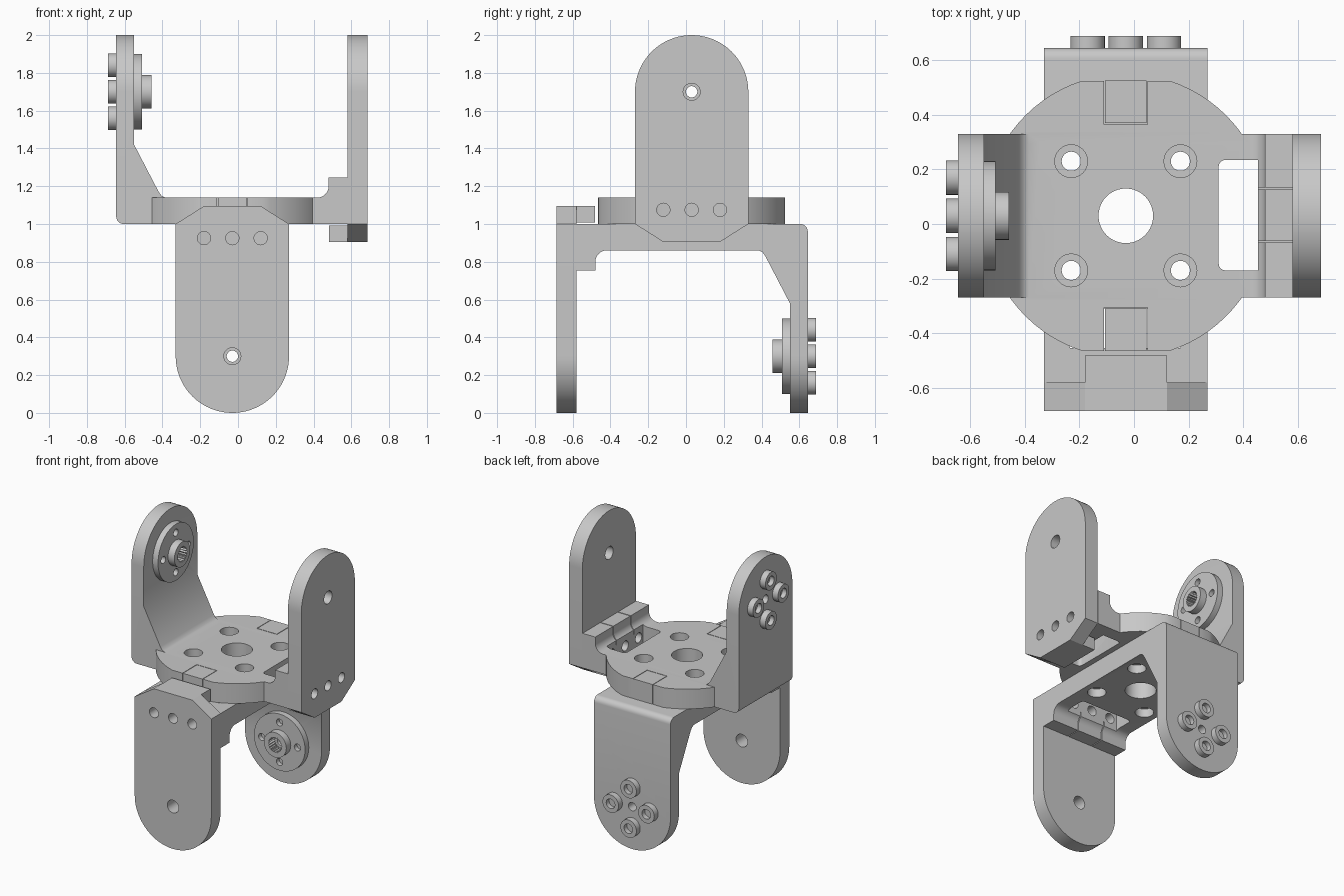
import bpy, bmesh
from math import sin, cos, pi
from mathutils import Matrix

if "Cube" in bpy.data.objects:
    bpy.data.objects.remove(bpy.data.objects["Cube"])

grey = bpy.data.materials.new("light_grey")
grey.use_nodes = True
grey.diffuse_color = (0.58, 0.58, 0.58, 1)
grey.node_tree.nodes["Principled BSDF"].inputs["Base Color"].default_value = (0.58, 0.58, 0.58, 1)

CX, CY = -0.03, 0.03          # centre of the turntable plate
HALF, PIVOT = 0.3, 1.7        # half width of the arms, pivot height
FLOOR, DECK = 1.0, 1.14       # underside and top of the base plate


def arc(cx, cy, r, a0, a1, n):
    """Points on an arc, angles in units of pi."""
    return [(cx + r * cos(pi * (a0 + (a1 - a0) * i / n)),
             cy + r * sin(pi * (a0 + (a1 - a0) * i / n))) for i in range(n + 1)]


def circle(cx, cy, r, n=40):
    return arc(cx, cy, r, 0, 2, n)[:-1]


def rect(x0, y0, x1, y1):
    return [(x0, y0), (x1, y0), (x1, y1), (x0, y1)]


def prism(name, pts, axis, a, b):
    """Extrude a 2D outline along an axis from a to b."""
    place = {"x": lambda u, v, w: (w, u, v),
             "y": lambda u, v, w: (u, w, v),
             "z": lambda u, v, w: (u, v, w)}[axis]
    bm = bmesh.new()
    low = [bm.verts.new(place(u, v, a)) for u, v in pts]
    high = [bm.verts.new(place(u, v, b)) for u, v in pts]
    bm.faces.new(low)
    bm.faces.new(high)
    for i in range(len(pts)):
        j = (i + 1) % len(pts)
        bm.faces.new((low[i], low[j], high[j], high[i]))
    bmesh.ops.recalc_face_normals(bm, faces=bm.faces)
    mesh = bpy.data.meshes.new(name)
    bm.to_mesh(mesh)
    bm.free()
    mesh.materials.append(grey)
    ob = bpy.data.objects.new(name, mesh)
    bpy.context.collection.objects.link(ob)
    return ob


def combine(ob, others, operation="DIFFERENCE"):
    """Apply booleans with helper solids, then drop the helpers."""
    for other in others:
        mod = ob.modifiers.new("bool", "BOOLEAN")
        mod.operation, mod.solver, mod.object = operation, "EXACT", other
    bpy.context.view_layer.update()
    deps = bpy.context.evaluated_depsgraph_get()
    mesh = bpy.data.meshes.new_from_object(ob.evaluated_get(deps))
    ob.modifiers.clear()
    ob.data = mesh
    for other in others:
        bpy.data.objects.remove(other)


def cut(pts, axis, a, b):
    return prism("cutter", pts, axis, a, b)


spots = [(CY + 0.14 * cos(k * pi / 2), PIVOT + 0.14 * sin(k * pi / 2)) for k in range(4)]


def bracket(prefix, with_disc):
    parts = []

    # base plate and horn-side arm as one bent body
    side = arc(-0.605, 1.04, 0.04, 1, 1.5, 6)
    side += [(0.58, FLOOR), (0.58, 1.245), (0.48, 1.245)]
    side += arc(0.42, 1.2, 0.06, 0, -0.5, 8)
    side += [(-0.385, DECK), (-0.405, 1.15), (-0.42, 1.17), (-0.55, 1.42), (-0.55, 2.1), (-0.645, 2.1)]
    body = prism(prefix + "_bracket", side, "y", CY - HALF - 0.1, CY + HALF + 0.1)
    outline = arc(CY, PIVOT, HALF, 0, 1, 40) + [(CY - HALF, 0.9), (CY + HALF, 0.9)]
    combine(body, [cut(outline, "x", -1, 1)], "INTERSECT")

    # round turntable with two flats
    if with_disc:
        disc = arc(CX, CY, 0.52, 0.105, 0.4, 12) + arc(CX, CY, 0.52, 0.6, 0.895, 12)
        disc += arc(CX, CY, 0.52, 1.105, 1.4, 12) + arc(CX, CY, 0.52, 1.6, 1.895, 12)
        combine(body, [cut(disc, "z", FLOOR, DECK)], "UNION")

    # bolt holes, hub hole, cable slot and pilot holes
    holes = [cut(circle(CX, CY, 0.1), "z", 0.9, 1.3)]
    for sx in (-0.2, 0.2):
        for sy in (-0.2, 0.2):
            holes.append(cut(circle(CX + sx, CY + sy, 0.035, 24), "z", 0.9, 1.3))
            holes.append(cut(circle(CX + sx, CY + sy, 0.06, 32), "z", 1.08, 1.3))
    slot = (arc(0.335, -0.145, 0.025, 1, 1.5, 4) + [(0.455, -0.17), (0.455, 0.235)]
            + arc(0.335, 0.21, 0.025, 0.5, 1, 4))
    holes.append(cut(slot, "z", 0.9, 1.3))
    for dy in (-0.15, 0, 0.15):
        holes.append(cut(circle(CY + dy, 1.075, 0.035, 24), "x", 0.4, 0.7))
    for y in (-0.065, 0.13):
        holes.append(cut(rect(0.45, y - 0.003, 0.6, y + 0.003), "z", 1.12, 1.3))
    holes.append(cut(circle(CY, PIVOT, 0.03, 24), "x", -0.8, -0.4))
    if with_disc:
        for s in (-1, 1):
            y0, y1 = sorted((CY + s * 0.335, CY + s * 0.6))
            holes.append(cut(rect(CX - 0.08, y0, CX + 0.08, y1), "z", 0.95, 1.3))
    combine(body, holes)
    parts.append(body)

    # square key blocks set in the turntable flats
    if with_disc:
        for s, label in ((-1, "front"), (1, "back")):
            y0, y1 = sorted((CY + s * 0.339, CY + s * 0.495))
            parts.append(prism(label + "_key_block", rect(CX - 0.076, y0, CX + 0.076, y1),
                               "z", FLOOR, DECK))

    # bolted-on idler arm with chamfered foot
    foot = arc(CY, PIVOT, HALF, 0, 1, 40)
    foot += [(CY - HALF, FLOOR), (CY - 0.15, 0.905), (CY + 0.15, 0.905), (CY + HALF, FLOOR)]
    arm = prism(prefix + "_idler_arm", foot, "x", 0.581, 0.685)
    drill = [cut(circle(CY + d, 1.075, 0.035, 24), "x", 0.5, 0.8) for d in (-0.15, 0, 0.15)]
    drill.append(cut(circle(CY, PIVOT, 0.045, 28), "x", 0.5, 0.8))
    combine(arm, drill)
    parts.append(arm)
    parts.append(prism(prefix + "_arm_lip", rect(CY - 0.15, 0.905, CY + 0.15, 0.992), "x", 0.482, 0.582))

    # servo horn with splined hub
    horn = prism(prefix + "_servo_horn", circle(CY, PIVOT, 0.2, 56), "x", -0.552, -0.508)
    combine(horn, [cut(circle(CY, PIVOT, 0.088), "x", -0.53, -0.458)], "UNION")
    spline = [(CY + r * cos(k * pi / 20), PIVOT + r * sin(k * pi / 20))
              for k in range(40) for r in ((0.055, 0.046)[k % 2],)]
    bores = [cut(spline, "x", -0.525, -0.4), cut(circle(CY, PIVOT, 0.03, 24), "x", -0.7, -0.4)]
    bores += [cut(circle(y, z, 0.025, 20), "x", -0.54, -0.4) for y, z in spots]
    combine(horn, bores)
    parts.append(horn)

    # four socket screw heads on the outer face
    for k, (y, z) in enumerate(spots):
        screw = prism(prefix + "_horn_screw_%d" % (k + 1), circle(y, z, 0.063, 36), "x", -0.688, -0.643)
        combine(screw, [cut(circle(y, z, 0.034, 24), "x", -0.75, -0.655)])
        parts.append(screw)
    return parts


upper = bracket("upper", True)
lower = bracket("lower", False)

# the lower bracket is the upper one turned over and crossed at right angles
turn = Matrix(((0, -1, 0, 0), (-1, 0, 0, 0), (0, 0, -1, 2), (0, 0, 0, 1)))
for ob in lower:
    ob.data.transform(turn)

bpy.ops.object.select_all(action="DESELECT")
for ob in upper + lower:
    ob.select_set(True)
bpy.context.view_layer.objects.active = upper[0]
bpy.ops.object.shade_smooth_by_angle(angle=0.5)
